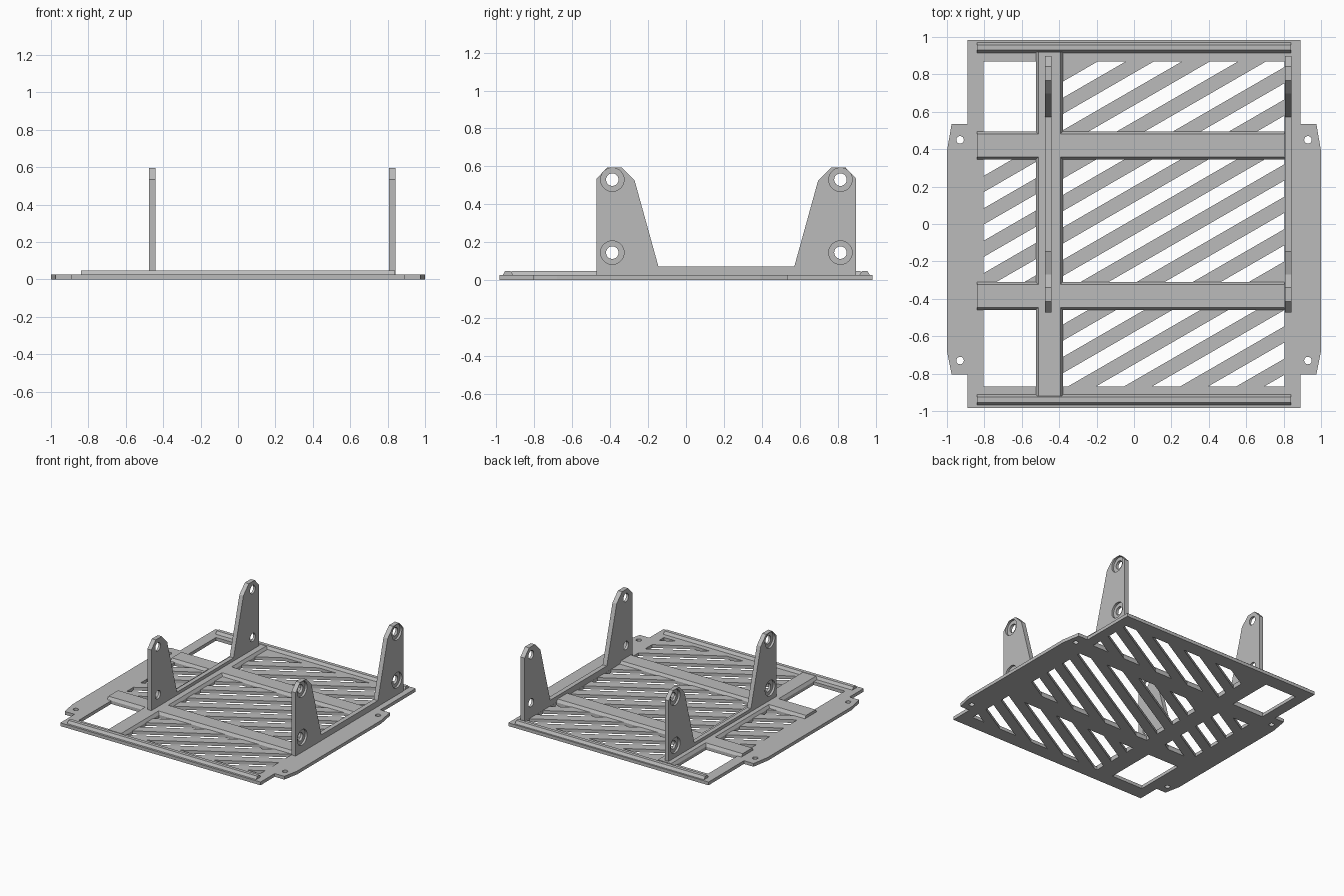
import bpy, bmesh, math
from mathutils import Vector, Matrix

cube = bpy.data.objects.get("Cube")
if cube:
    bpy.data.objects.remove(cube, do_unlink=True)

grey = bpy.data.materials.new("plain grey")
grey.use_nodes = True
grey.diffuse_color = (0.5, 0.5, 0.5, 1)
grey.node_tree.nodes["Principled BSDF"].inputs["Base Color"].default_value = (0.5, 0.5, 0.5, 1)

PLATE_TOP = 0.026
BEAM_TOP = 0.048


def make_object(name, bm):
    bmesh.ops.recalc_face_normals(bm, faces=bm.faces[:])
    mesh = bpy.data.meshes.new(name)
    bm.to_mesh(mesh)
    bm.free()
    mesh.materials.append(grey)
    obj = bpy.data.objects.new(name, mesh)
    bpy.context.collection.objects.link(obj)
    return obj


def extrude_face(bm, face, vec):
    new = bmesh.ops.extrude_face_region(bm, geom=[face])["geom"]
    bmesh.ops.translate(bm, vec=vec, verts=[v for v in new if isinstance(v, bmesh.types.BMVert)])


def add_prism(bm, points, vec):
    """Extrude a flat polygon along vec."""
    extrude_face(bm, bm.faces.new([bm.verts.new(p) for p in points]), Vector(vec))


def add_cylinder(bm, centre, radius, depth, axis="Z"):
    turn = Matrix.Rotation(math.pi / 2, 4, "Y") if axis == "X" else Matrix()
    bmesh.ops.create_cone(bm, cap_ends=True, segments=32, radius1=radius, radius2=radius,
                          depth=depth, matrix=Matrix.Translation(centre) @ turn)


def cut(obj, cutter_bm):
    cutter = make_object("cutter", cutter_bm)
    cutter.hide_render = True
    mod = obj.modifiers.new("cut", "BOOLEAN")
    mod.operation = "DIFFERENCE"
    mod.solver = "EXACT"
    mod.object = cutter
    bpy.context.view_layer.objects.active = obj
    bpy.ops.object.modifier_apply(modifier=mod.name)
    bpy.data.objects.remove(cutter, do_unlink=True)


def rect(x0, x1, y0, y1, z):
    return [(x0, y0, z), (x1, y0, z), (x1, y1, z), (x0, y1, z)]


def add_slots(bm, region, pitch=0.15, width=0.075, phase=0.062):
    """Diagonal slots clipped to a rectangle."""
    normal = Vector((-0.5, math.sqrt(0.75), 0))
    for k in range(-9, 10):
        part = bmesh.new()
        part.faces.new([part.verts.new(p) for p in rect(*region, -0.05)])
        for side in (-1, 1):
            bmesh.ops.bisect_plane(
                part, geom=part.verts[:] + part.edges[:] + part.faces[:],
                plane_co=normal * (phase + k * pitch + side * width / 2),
                plane_no=normal * side, clear_outer=True)
        for face in part.faces:
            if face.calc_area() > 0.0005:
                add_prism(bm, [v.co.copy() for v in face.verts], (0, 0, 0.15))
        part.free()


# Base plate with mounting ears
half = [(0.89, -0.985), (0.89, -0.805), (0.975, -0.805), (1, -0.68),
        (1, 0.39), (0.975, 0.535), (0.89, 0.535), (0.89, 0.985)]
outline = half + [(-x, y) for x, y in reversed(half)]
bm = bmesh.new()
add_prism(bm, [(x, y, 0) for x, y in outline], (0, 0, PLATE_TOP))
plate = make_object("base_plate", bm)

# Windows, diagonal slots and screw holes
rows = [(-0.87, -0.46), (-0.31, 0.345), (0.495, 0.87)]
cutters = bmesh.new()
for i, row in enumerate(rows):
    add_slots(cutters, (-0.38, 0.805) + row)
    if i == 1:
        add_slots(cutters, (-0.805, -0.525) + row)
    else:
        add_prism(cutters, rect(-0.805, -0.525, *row, -0.05), (0, 0, 0.15))
for x in (-0.93, 0.93):
    for y in (-0.73, 0.45):
        add_cylinder(cutters, (x, y, 0), 0.02, 0.2)
cut(plate, cutters)


def beam(name, low, high, start, end, along="X", bevel=0.014):
    """Stiffener with sloping long sides."""
    section = [(low, PLATE_TOP), (high, PLATE_TOP), (high - bevel, BEAM_TOP), (low + bevel, BEAM_TOP)]
    bm = bmesh.new()
    if along == "X":
        add_prism(bm, [(start, a, z) for a, z in section], (end - start, 0, 0))
    else:
        add_prism(bm, [(a, start, z) for a, z in section], (0, end - start, 0))
    make_object(name, bm)


beam("front_rail", -0.968, -0.912, -0.84, 0.84)
beam("back_rail", 0.915, 0.971, -0.84, 0.84)
beam("front_cross_beam", -0.46, -0.31, -0.84, 0.805)
beam("back_cross_beam", 0.345, 0.495, -0.84, 0.805)
beam("long_beam", -0.525, -0.38, -0.92, 0.92, along="Y")


# Upright panels: two lugs joined by a low rib, recessed on the outer side
MID = 0.213
lug = [(-0.472, PLATE_TOP), (-0.472, 0.535), (-0.415, 0.595), (-0.34, 0.595),
       (-0.271, 0.525), (-0.146, 0.073)]
profile = lug + [(2 * MID - y, z) for y, z in reversed(lug)]


def panel(name, x0, x1, outer):
    bm = bmesh.new()
    add_prism(bm, [(x0, y, z) for y, z in profile], (x1 - x0, 0, 0))
    obj = make_object(name, bm)
    through, recess = bmesh.new(), bmesh.new()
    for y in (-0.389, 2 * MID + 0.389):
        for z in (0.145, 0.53):
            add_cylinder(through, (x0, y, z), 0.033, 0.3, "X")
            add_cylinder(recess, (outer, y, z), 0.062, 0.034, "X")
    cut(obj, recess)
    cut(obj, through)


panel("right_panel", -0.475, -0.44, -0.475)
panel("left_panel", 0.806, 0.843, 0.843)
